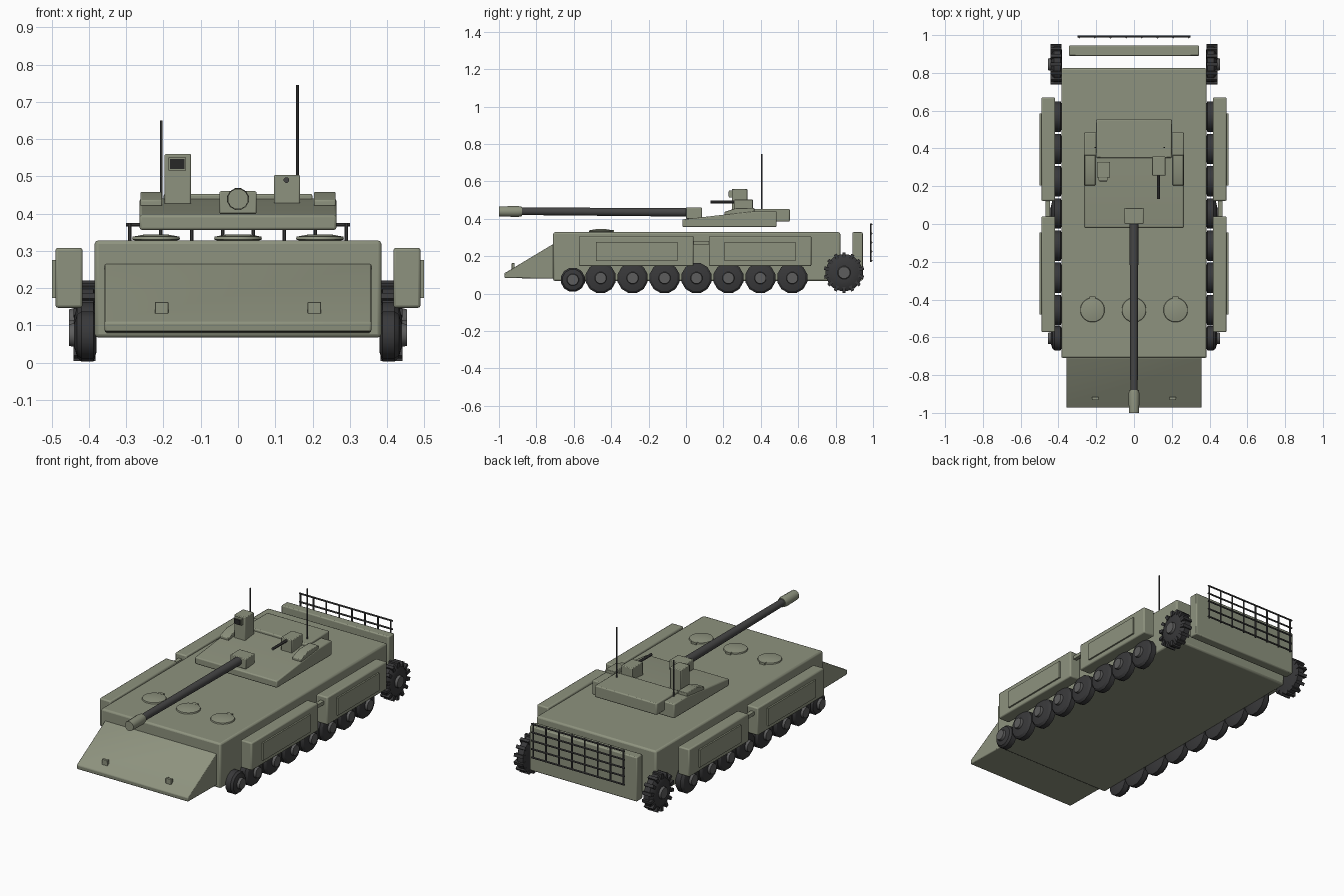
import bpy, bmesh, math
from mathutils import Matrix, Vector

cube = bpy.data.objects.get("Cube")
if cube:
    bpy.data.objects.remove(cube, do_unlink=True)


def material(name, r, g, b):
    m = bpy.data.materials.new(name)
    m.diffuse_color = (r, g, b, 1)
    m.use_nodes = True
    bsdf = next(n for n in m.node_tree.nodes if n.type == 'BSDF_PRINCIPLED')
    bsdf.inputs["Base Color"].default_value = (r, g, b, 1)
    bsdf.inputs["Roughness"].default_value = 0.8
    return m


GREEN = material("olive_green", 0.27, 0.29, 0.21)
RUBBER = material("tyre_rubber", 0.04, 0.04, 0.042)
STEEL = material("hub_grey", 0.11, 0.11, 0.11)
GUN = material("gunmetal", 0.06, 0.06, 0.06)
GLASS = material("dark_glass", 0.02, 0.02, 0.02)


def finish(name, bm, mat, bevel=0):
    bmesh.ops.recalc_face_normals(bm, faces=bm.faces)
    mesh = bpy.data.meshes.new(name)
    bm.to_mesh(mesh)
    bm.free()
    mesh.materials.append(mat)
    ob = bpy.data.objects.new(name, mesh)
    bpy.context.collection.objects.link(ob)
    if bevel:
        mod = ob.modifiers.new("Bevel", 'BEVEL')
        mod.width = bevel
        mod.segments = 2
    bpy.ops.object.select_all(action='DESELECT')
    ob.select_set(True)
    bpy.context.view_layer.objects.active = ob
    bpy.ops.object.shade_smooth_by_angle(angle=math.radians(32))
    return ob


def box(name, xs, ys, zs, mat=GREEN, bevel=0.0):
    bm = bmesh.new()
    size = [b - a for a, b in (xs, ys, zs)]
    mid = [(a + b) / 2 for a, b in (xs, ys, zs)]
    bmesh.ops.create_cube(bm, size=1, matrix=Matrix.Translation(mid) @ Matrix.Diagonal((*size, 1)))
    return finish(name, bm, mat, bevel)


def prism(name, x0, x1, yz, mat=GREEN, bevel=0.0):
    """Side profile extruded along x."""
    bm = bmesh.new()
    face = bm.faces.new([bm.verts.new((x0, y, z)) for y, z in yz])
    ext = bmesh.ops.extrude_face_region(bm, geom=[face])["geom"]
    bmesh.ops.translate(bm, vec=(x1 - x0, 0, 0), verts=[v for v in ext if isinstance(v, bmesh.types.BMVert)])
    return finish(name, bm, mat, bevel)


def lathe(name, profile, origin, axis, mat, sides=12):
    """Profile of (distance along axis, radius) turned round the axis."""
    bm = bmesh.new()
    turn = Matrix.Translation(origin) @ Vector((0, 0, 1)).rotation_difference(Vector(axis)).to_matrix().to_4x4()
    rings = []
    for d, r in profile:
        angles = [2 * math.pi * (i + 0.5) / sides for i in range(sides)]
        rings.append([bm.verts.new(turn @ Vector((r * math.cos(a), r * math.sin(a), d))) for a in angles])
    for a, b in zip(rings, rings[1:]):
        for i in range(sides):
            j = (i + 1) % sides
            bm.faces.new((a[i], a[j], b[j], b[i]))
    bm.faces.new(rings[0])
    bm.faces.new(rings[-1])
    return finish(name, bm, mat)


def rod(name, start, end, r, mat=GUN, sides=8):
    d = Vector(end) - Vector(start)
    return lathe(name, [(0, r), (d.length, r)], start, d.normalized(), mat, sides)


def span(side, a, b):
    return tuple(sorted((side * a, side * b)))


# Hull and sloped nose
box("hull", (-0.385, 0.385), (-0.71, 0.825), (0.067, 0.328), bevel=0.01)
prism("nose_plate", -0.358, 0.358,
      [(-0.7, 0.08), (-0.97, 0.083), (-0.972, 0.108), (-0.71, 0.265), (-0.7, 0.265)], bevel=0.005)
box("rear_box", (-0.345, 0.345), (0.89, 0.945), (0.07, 0.328), bevel=0.006)

# Hull hatches
for i, x in enumerate((-0.22, 0, 0.22)):
    lathe(f"hatch_{i}", [(0, 0.05), (0.006, 0.065), (0.013, 0.063), (0.019, 0.03)],
          (x, -0.455, 0.325), (0, 0, 1), GREEN, 24)
    box(f"hatch_hinge_{i}", (x - 0.016, x + 0.016), (-0.4, -0.384), (0.325, 0.34))

# Rear rack
bars = 8
for i in range(bars):
    x = -0.29 + 0.58 * i / (bars - 1)
    rod(f"rack_post_{i}", (x, 0.988, 0.17), (x, 0.988, 0.375), 0.005)
for i in range(5):
    z = 0.176 + 0.0485 * i
    rod(f"rack_rail_{i}", (-0.3, 0.992, z), (0.3, 0.992, z), 0.005)

# Running gear and skirts on both sides
wheel_y = [-0.605] + [-0.456 + 0.1707 * i for i in range(7)]
for s, side in ((1, "left"), (-1, "right")):
    for i, y in enumerate(wheel_y):
        r, z = (0.066, 0.074) if i == 0 else (0.083, 0.083)
        lathe(f"{side}_wheel_{i}",
              [(0, 0.7 * r), (0.008, r), (0.04, r), (0.052, 0.86 * r), (0.06, 0.45 * r)],
              (s * 0.38, y, z), (s, 0, 0), RUBBER)
        lathe(f"{side}_hub_{i}", [(0, 0.033), (0.016, 0.03)], (s * 0.438, y, z), (s, 0, 0), STEEL)

    lathe(f"{side}_rear_wheel",
          [(0, 0.07), (0.008, 0.1), (0.044, 0.1), (0.055, 0.085), (0.06, 0.045)],
          (s * 0.38, 0.845, 0.112), (s, 0, 0), RUBBER, 16)
    lathe(f"{side}_rear_hub", [(0, 0.036), (0.016, 0.032)], (s * 0.438, 0.845, 0.112), (s, 0, 0), STEEL)
    # Tread lugs on the rear tyre
    bm = bmesh.new()
    for k in range(14):
        spin = Matrix.Rotation(2 * math.pi * k / 14, 4, 'X')
        bmesh.ops.create_cube(bm, size=1, matrix=Matrix.Translation((s * 0.412, 0.845, 0.112)) @ spin
                              @ Matrix.Translation((0, 0, 0.093)) @ Matrix.Diagonal((0.058, 0.018, 0.03, 1)))
    finish(f"{side}_rear_tread", bm, RUBBER)

    for part, y0, y1, p0, p1 in (("front", -0.573, 0.04, -0.48, -0.045), ("rear", 0.122, 0.67, 0.205, 0.585)):
        box(f"{side}_{part}_skirt", span(s, 0.417, 0.49), (y0, y1), (0.147, 0.308), bevel=0.007)
        box(f"{side}_{part}_skirt_panel", span(s, 0.488, 0.499), (p0, p1), (0.174, 0.276))
    box(f"{side}_skirt_link", span(s, 0.445, 0.468), (0.03, 0.13), (0.262, 0.282))

    # Nose lugs
    box(f"{side}_nose_lug", span(s, 0.187, 0.223), (-0.932, -0.916), (0.125, 0.163), bevel=0.002)
    # Turret cheek pods
    prism(f"{side}_turret_pod", s * 0.204, s * 0.262,
          [(0.205, 0.42), (0.365, 0.43), (0.365, 0.458), (0.27, 0.458), (0.205, 0.436)], bevel=0.003)

# Turret
prism("turret_body", -0.264, 0.264,
      [(-0.02, 0.356), (0.485, 0.356), (0.485, 0.44), (0.36, 0.44), (-0.02, 0.396)], bevel=0.006)
box("turret_bustle", (-0.2, 0.2), (0.35, 0.555), (0.385, 0.453), bevel=0.006)

# Main gun
box("gun_mantlet", (-0.05, 0.05), (0, 0.085), (0.4, 0.46), bevel=0.004)
lathe("gun_barrel", [(0, 0.024), (0.9, 0.02)], (0, 0.02, 0.435), (0, -1, 0.005), GUN, 16)
lathe("gun_muzzle", [(0, 0.026), (0.02, 0.03), (0.122, 0.028)], (0, -0.878, 0.439), (0, -1, 0), GREEN, 12)

# Tall sight
box("sight_housing", (-0.197, -0.126), (0.245, 0.328), (0.42, 0.56), bevel=0.004)
box("sight_hood", (-0.187, -0.14), (0.23, 0.25), (0.515, 0.551))
box("sight_window", (-0.183, -0.144), (0.226, 0.231), (0.519, 0.547), GLASS)

# Small remote gun
box("small_gun_mount", (0.096, 0.167), (0.257, 0.357), (0.42, 0.503), bevel=0.004)
rod("small_gun_barrel", (0.13, 0.27, 0.49), (0.13, 0.132, 0.49), 0.008)

# Antennas
for name, x, top in (("left_antenna", 0.16, 0.745), ("right_antenna", -0.206, 0.65)):
    rod(name, (x, 0.405, 0.44), (x, 0.405, top), 0.004, GUN)
